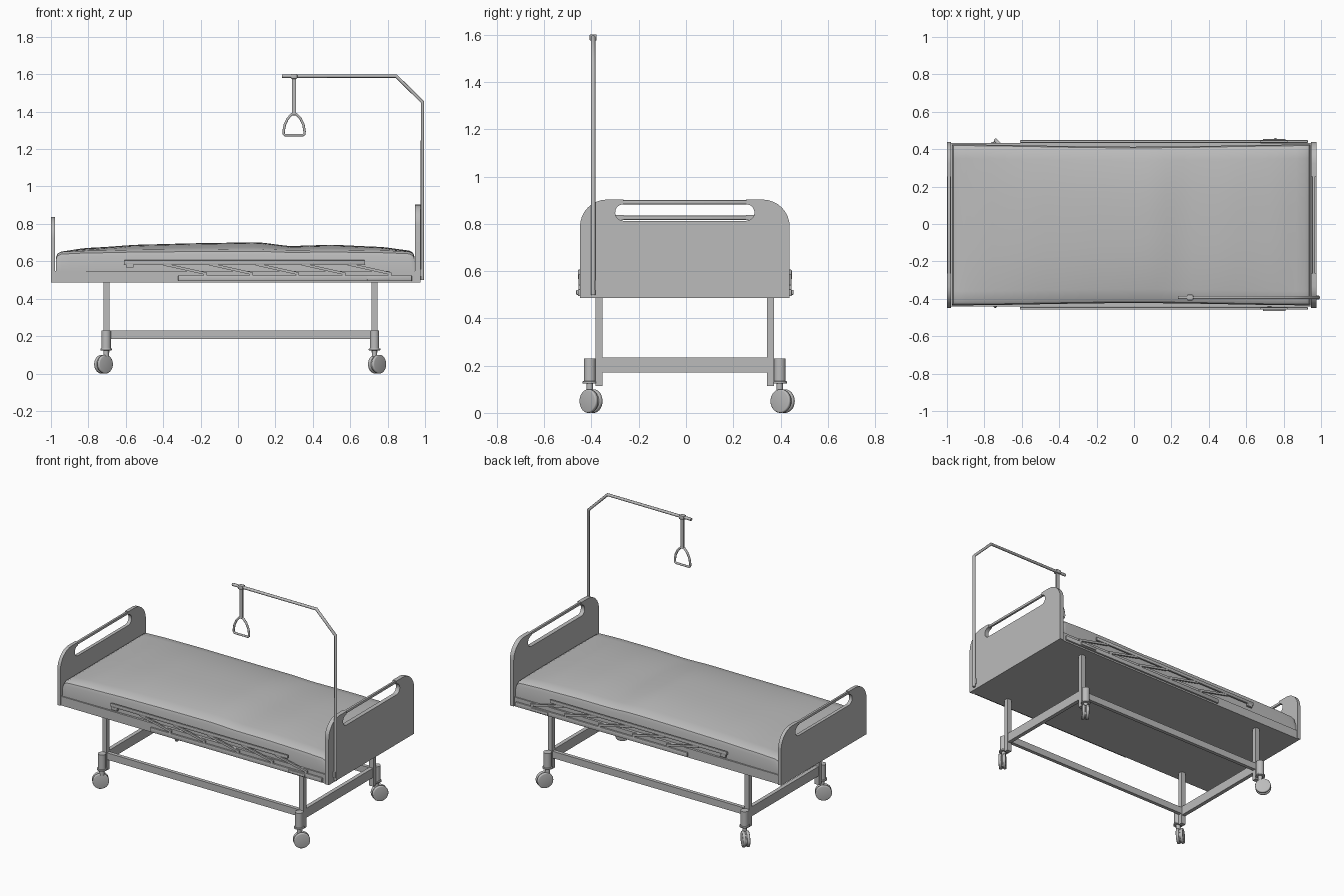
import bpy, bmesh
from math import pi, sin, cos, radians
from mathutils import Vector, Matrix

cube = bpy.data.objects.get("Cube")
if cube:
    bpy.data.objects.remove(cube)

grey = bpy.data.materials.new("plain_grey")
grey.use_nodes = True
GREY = (0.5, 0.5, 0.5, 1)
grey.diffuse_color = GREY
grey.node_tree.nodes["Principled BSDF"].inputs["Base Color"].default_value = GREY
YC = -0.005  # middle line of the bed


def finish(name, bm, smooth=False):
    bmesh.ops.recalc_face_normals(bm, faces=bm.faces)
    mesh = bpy.data.meshes.new(name)
    bm.to_mesh(mesh)
    bm.free()
    mesh.materials.append(grey)
    obj = bpy.data.objects.new(name, mesh)
    bpy.context.collection.objects.link(obj)
    if smooth:
        bpy.ops.object.select_all(action='DESELECT')
        obj.select_set(True)
        bpy.context.view_layer.objects.active = obj
        bpy.ops.object.shade_smooth_by_angle(angle=radians(35))
    return obj


def box(name, x, y, z, bevel=0):
    """Box from (min, max) pairs."""
    bm = bmesh.new()
    bmesh.ops.create_cube(bm, size=1)
    for v in bm.verts:
        v.co = [lo + (c + 0.5) * (hi - lo) for c, (lo, hi) in zip(v.co, (x, y, z))]
    if bevel:
        bmesh.ops.bevel(bm, geom=bm.edges[:], offset=bevel, segments=2, affect='EDGES', profile=0.5)
    return finish(name, bm, bevel > 0)


def add_cylinder(bm, centre, axis, radius, depth, bevel=0):
    rot = Vector(axis).to_track_quat('Z', 'Y').to_matrix().to_4x4()
    part = bmesh.ops.create_cone(bm, cap_ends=True, segments=28, radius1=radius, radius2=radius,
                                 depth=depth, matrix=Matrix.Translation(centre) @ rot)
    if bevel:
        rims = {e for v in part["verts"] for e in v.link_edges if any(len(f.verts) > 4 for f in e.link_faces)}
        bmesh.ops.bevel(bm, geom=list(rims), offset=bevel, segments=3, affect='EDGES', profile=0.5)


def bar(name, a, b, width, depth):
    """Flat bar in the xz plane from a to b."""
    a, b = Vector(a), Vector(b)
    side = (b - a).cross(Vector((0, 1, 0))).normalized() * width / 2
    out = Vector((0, depth / 2, 0))
    bm = bmesh.new()
    ring = [[bm.verts.new(p + side * s + out * t) for s, t in ((-1, -1), (1, -1), (1, 1), (-1, 1))] for p in (a, b)]
    bm.faces.new(ring[0])
    bm.faces.new(ring[1])
    for i in range(4):
        j = (i + 1) % 4
        bm.faces.new((ring[0][i], ring[0][j], ring[1][j], ring[1][i]))
    return finish(name, bm)


def tube(name, points, radius, cyclic=False):
    curve = bpy.data.curves.new(name, 'CURVE')
    curve.dimensions = '3D'
    curve.bevel_depth = radius
    curve.bevel_resolution = 3
    curve.use_fill_caps = True
    spline = curve.splines.new('POLY')
    spline.points.add(len(points) - 1)
    for p, co in zip(spline.points, points):
        p.co = (*co, 1)
    spline.use_cyclic_u = cyclic
    curve.materials.append(grey)
    obj = bpy.data.objects.new(name, curve)
    bpy.context.collection.objects.link(obj)


def arc(cy, cz, r, start, end, n=8):
    angles = [radians(start + (end - start) * i / n) for i in range(n + 1)]
    return [(cy + r * cos(a), cz + r * sin(a)) for a in angles]


# End boards: rounded outline with a grip cut-out, closed by a thin bar
def end_board(name, x0, x1, top):
    half = [(0.26, top - 0.02)] + arc(0.26, top - 0.055, 0.035, 80, -90)
    outer = [(0.444, 0.487)] + arc(0.329, top - 0.115, 0.115, 0, 90) + [(0.26, top)]
    right = outer + half
    outline = right + [(-y, z) for y, z in reversed(right)]
    bm = bmesh.new()
    face = bm.faces.new([bm.verts.new((x0, y + YC, z)) for y, z in outline])
    new = bmesh.ops.extrude_face_region(bm, geom=[face])["geom"]
    bmesh.ops.translate(bm, vec=(x1 - x0, 0, 0), verts=[v for v in new if isinstance(v, bmesh.types.BMVert)])
    finish(name, bm, True)
    mid = (x0 + x1) / 2
    box(name + "_grip_bar", (mid - 0.008, mid + 0.008), (YC - 0.27, YC + 0.27), (top - 0.02, top - 0.002), 0.004)


end_board("footboard", -1.0, -0.978, 0.837)
end_board("headboard", 0.947, 0.975, 0.903)

# Bed base
box("bed_base", (-0.985, 0.96), (YC - 0.437, YC + 0.437), (0.487, 0.547))


# Mattress: cross-sections lofted along the length
CROWN = [(-0.97, 0.65), (-0.8, 0.672), (-0.5, 0.69), (-0.2, 0.697), (0.1, 0.702), (0.28, 0.682),
         (0.5, 0.688), (0.75, 0.678), (0.945, 0.655)]


def crown(x):
    for (xa, za), (xb, zb) in zip(CROWN, CROWN[1:]):
        if x <= xb:
            t = max(0, (x - xa) / (xb - xa))
            return za + (zb - za) * t * t * (3 - 2 * t) * 0.5 + (zb - za) * t * 0.5
    return CROWN[-1][1]


def mattress():
    x0, x1, n = -0.974, 0.944, 40
    inner = [x0 + 0.03 + (x1 - x0 - 0.06) * i / n for i in range(n + 1)]
    stations = [(x0, 0.03), (x0 + 0.009, 0.009)] + [(x, 0) for x in inner] + [(x1 - 0.009, 0.009), (x1, 0.03)]
    bm = bmesh.new()
    rings = []
    for x, drop in stations:
        w = 0.43 - 0.012 * cos(x * pi / 2) ** 2
        edge = 0.65 + 0.3 * (crown(x) - 0.65)
        side = [(w, 0.545), (w, edge - 0.03 - drop), (w - 0.006, edge - 0.012 - drop)]
        across = [1 - i / 8 for i in range(17)]
        top = [(t * (w - 0.025), edge + (crown(x) - edge) * (1 - abs(t) ** 2.5) - drop) for t in across]
        pts = side + top + [(-y, z) for y, z in reversed(side)]
        rings.append([bm.verts.new((x, y + YC, z)) for y, z in pts])
    for a, b in zip(rings, rings[1:]):
        for i in range(len(a)):
            j = (i + 1) % len(a)
            bm.faces.new((a[i], a[j], b[j], b[i]))
    bm.faces.new(rings[0])
    bm.faces.new(rings[-1])
    finish("mattress", bm, True)


mattress()

# Folded side rails on both sides
for side, label in ((-1, "right"), (1, "left")):
    y = YC + side * 0.446
    span = (y - 0.007, y + 0.007)
    box(label + "_rail_top", (-0.61, 0.68), span, (0.583, 0.606), 0.004)
    box(label + "_rail_bottom", (-0.32, 0.93), span, (0.494, 0.524), 0.004)
    box(label + "_rail_catch", (-0.6, -0.56), span, (0.566, 0.585))
    lock = y + side * 0.008
    box(label + "_rail_lock", (0.69, 0.81), (lock - 0.006, lock + 0.006), (0.5, 0.52), 0.003)
    for i in range(5):
        x = -0.4 + 0.247 * i
        bar(label + "_rail_strut", (x, y, 0.585), (x + 0.23, y, 0.534), 0.014, 0.01)
        box(label + "_rail_hinge", (x + 0.215, x + 0.233), (y - 0.005, y + 0.005), (0.515, 0.541))

# Legs, sockets and swivel casters
YAWS = {(-1, -1): -50, (1, -1): -45, (1, 1): -35, (-1, 1): 45}
for (sx, sy), yaw in YAWS.items():
    label = ("head_" if sx > 0 else "foot_") + ("left_" if sy > 0 else "right_")
    lx = 0.729 if sx > 0 else -0.704
    ly = YC + sy * 0.363
    box(label + "leg", (lx - 0.016, lx + 0.016), (ly - 0.015, ly + 0.015), (0.113, 0.49))
    cx, cy = lx + sx * 0.001, YC + sy * 0.402
    bm = bmesh.new()
    add_cylinder(bm, (cx, cy, 0.183), (0, 0, 1), 0.025, 0.096)
    add_cylinder(bm, (cx, cy, 0.129), (0, 0, 1), 0.031, 0.01, 0.003)
    add_cylinder(bm, (cx, cy, 0.11), (0, 0, 1), 0.014, 0.04)
    finish(label + "caster_socket", bm, True)
    axis = Vector((cos(radians(yaw)), sin(radians(yaw)), 0))
    hub = Vector((cx + sx * 0.014, cy + (0.012 if sy > 0 else 0.005), 0.05))
    bm = bmesh.new()
    for s in (-1, 1):
        add_cylinder(bm, hub + axis * s * 0.013, axis, 0.05, 0.019, 0.006)
    add_cylinder(bm, hub, axis, 0.044, 0.012)
    finish(label + "caster_wheels", bm, True)

# Lower frame
for s, label in ((-1, "right"), (1, "left")):
    y = YC + s * 0.363
    box(label + "_frame_rail", (-0.70, 0.725), (y - 0.012, y + 0.012), (0.184, 0.229))
for x, label in ((-0.704, "foot"), (0.729, "head")):
    box(label + "_frame_crossbar", (x - 0.013, x + 0.013), (YC - 0.36, YC + 0.36), (0.172, 0.234))

# Lifting pole with hanging grip
PY = -0.393
tube("lifting_pole", [(0.986, PY, 0.5), (0.986, PY, 1.452), (0.846, PY, 1.59), (0.236, PY, 1.59)], 0.0095)
box("pole_bracket", (0.955, 0.99), (PY - 0.01, PY + 0.01), (0.52, 0.56))
box("strap_clamp", (0.283, 0.317), (PY - 0.015, PY + 0.015), (1.576, 1.602), 0.004)
box("hanging_strap", (0.289, 0.311), (PY - 0.006, PY + 0.006), (1.385, 1.58))
half_grip = [(0.012, 1.387), (0.035, 1.362), (0.05, 1.33), (0.056, 1.295), (0.055, 1.28), (0.047, 1.274)]
loop = half_grip + [(-x, z) for x, z in reversed(half_grip)]
tube("hanging_grip", [(0.3 + x, PY, z) for x, z in loop], 0.007, True)
